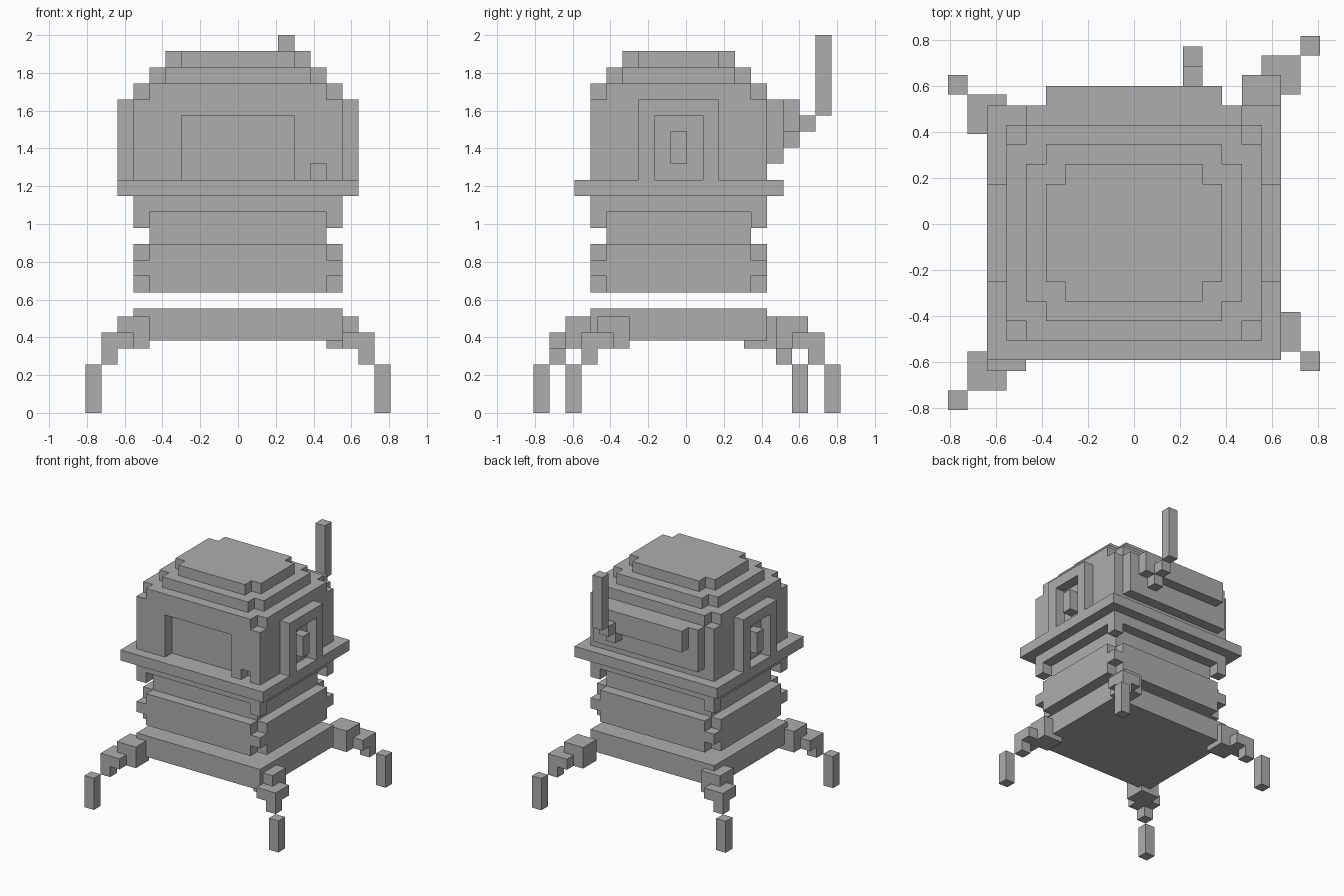
import bpy
import bmesh

if "Cube" in bpy.data.objects:
    bpy.data.objects.remove(bpy.data.objects["Cube"])

U = 2 / 23.5      # size of one block
DY = 0.05         # small depth offset of the main body, in blocks

grey = bpy.data.materials.new("plain grey")
grey.diffuse_color = (0.42, 0.42, 0.42, 1)
grey.use_nodes = True
grey.node_tree.nodes["Principled BSDF"].inputs["Base Color"].default_value = grey.diffuse_color


def prism(name, outline, z0, z1, dy=DY):
    """Extrude a flat outline (in blocks) from z0 to z1."""
    bm = bmesh.new()
    base = bm.faces.new([bm.verts.new((x * U, (y + dy) * U, z0 * U)) for x, y in outline])
    top = bmesh.ops.extrude_face_region(bm, geom=[base])["geom"]
    bmesh.ops.translate(bm, vec=(0, 0, (z1 - z0) * U),
                        verts=[v for v in top if isinstance(v, bmesh.types.BMVert)])
    bmesh.ops.recalc_face_normals(bm, faces=bm.faces)
    mesh = bpy.data.meshes.new(name)
    bm.to_mesh(mesh)
    bm.free()
    mesh.materials.append(grey)
    ob = bpy.data.objects.new(name, mesh)
    bpy.context.collection.objects.link(ob)
    return ob


def box(name, x0, x1, y0, y1, z0, z1, dy=DY):
    return prism(name, [(x0, y0), (x1, y0), (x1, y1), (x0, y1)], z0, z1, dy)


def notched(name, w, y0, y1, z0, z1):
    """Slab with one block missing at every corner."""
    a, b, c = w - 1, y0 + 1, y1 - 1
    return prism(name, [(-a, y0), (a, y0), (a, b), (w, b), (w, c), (a, c),
                        (a, y1), (-a, y1), (-a, c), (-w, c), (-w, b), (-a, b)], z0, z1)


def cut(ob, cutter):
    mod = ob.modifiers.new("cut", "BOOLEAN")
    mod.operation = "DIFFERENCE"
    mod.solver = "EXACT"
    mod.object = cutter
    cutter.hide_render = True
    cutter.hide_viewport = True


# Floating base slab
box("base", -6.5, 6.5, -6, 5, 4.5, 6.5)

# Lower body: band with notched upper and lower rims, then a narrower neck
notched("band_lower_rim", 6.5, -6, 5, 7.5, 8.5)
box("band_middle", -6.5, 6.5, -6, 5, 8.5, 9.5)
notched("band_upper_rim", 6.5, -6, 5, 9.5, 10.5)
box("neck", -5.5, 5.5, -5, 4, 10.5, 12.5)
box("collar", -6.5, 6.5, -6, 5, 12.5, 13.5)
for x in (-6.5, 5.5):
    for y in (-6, 4):
        box("collar_peg", x, x + 1, y, y + 1, 11.5, 12.5)

# Wide ledge
box("ledge", -7.5, 7.5, -7, 6, 13.5, 14.5)

# Cabin with a sunken front window and a small front notch
cabin = box("cabin", -6.5, 6.5, -6, 5, 14.5, 19.5)
cut(cabin, box("window_cutter", -3.5, 3.5, -8, -5, 13, 18.5))
cut(cabin, box("notch_cutter", 4.5, 5.5, -8, -5, 13, 15.5))

# Stepped roof
notched("roof_lower", 6.5, -6, 5, 19.5, 20.5)
notched("roof_middle", 5.5, -5, 4, 20.5, 21.5)
notched("roof_top", 4.5, -4, 3, 21.5, 22.5)

# Side door frames with a handle in the middle
for s in (-1, 1):
    x0, x1 = sorted((6.5 * s, 7.5 * s))
    box("door_post_front", x0, x1, -3, -2, 14.5, 18.5)
    box("door_post_back", x0, x1, 1, 2, 14.5, 18.5)
    box("door_lintel", x0, x1, -3, 2, 18.5, 19.5)
    box("door_handle", x0, x1, -1, 0, 15.5, 17.5)

# Back pack in two steps
box("pack_inner", -5.5, 5.5, 5, 6, 15.5, 19.5)
box("pack_outer", -4.5, 4.5, 6, 7, 17.5, 19.5)

# Antenna climbing out in diagonal steps
box("antenna_root", 2.5, 3.5, 6, 7, 16.5, 17.5)
box("antenna_joint", 2.5, 3.5, 7, 8, 17.5, 18.5)
box("antenna", 2.5, 3.5, 8, 9, 18.5, 23.5)

# Four legs: two reach further out along the depth than the others
for sx, sy, reach in ((-1, -1, 9.5), (1, -1, 7.5), (1, 1, 9.6), (-1, 1, 7.6)):
    def leg_part(name, far, near, z0, z1):
        """Block from `far` to `near` blocks inward of the leg tip."""
        x = sorted((sx * (9.5 - far), sx * (9.5 - near)))
        y = sorted((sy * (reach - far), sy * (reach - near)))
        box(name, *x, *y, z0, z1, dy=0)
    leg_part("leg_hip", 2, 4, 4, 6)
    leg_part("leg_knee", 1, 3, 4, 5)
    leg_part("leg_shin", 1, 2, 3, 4)
    leg_part("leg_foot", 0, 1, 0, 3)
